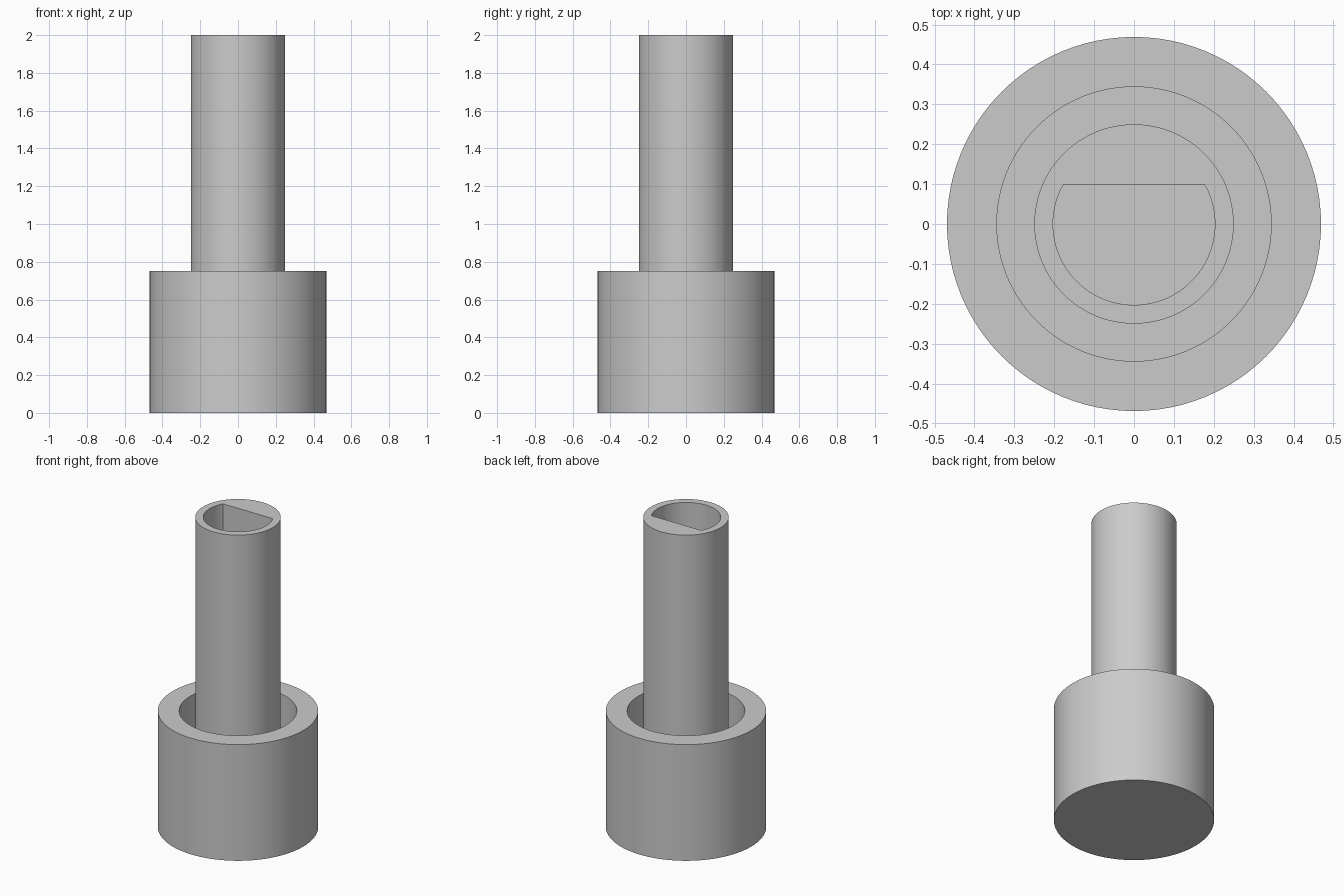
import bpy, bmesh
from math import sin, cos, radians, tau

old = bpy.data.objects.get("Cube")
if old:
    bpy.data.objects.remove(old)

SIDES = 96
BASE_R, CUP_R, SHAFT_R, BORE_R = 0.469, 0.344, 0.25, 0.203
BASE_H, FLOOR_H, TOTAL_H = 0.75, 0.125, 2.0
FLAT_Y = 0.0995

grey = bpy.data.materials.new("plain_grey")
grey.use_nodes = True
colour = (0.6, 0.6, 0.6, 1)
grey.diffuse_color = colour
grey.node_tree.nodes["Principled BSDF"].inputs["Base Color"].default_value = colour


def ring(radius, z, flat=None):
    """Circle of points, optionally cut off by a flat on the back side."""
    points = []
    for i in range(SIDES):
        a = tau * i / SIDES
        y = radius * sin(a)
        points.append((radius * cos(a), y if flat is None else min(y, flat), z))
    return points


def loft(name, rings, capped):
    """Join successive rings with quads, closing both ends if capped."""
    bm = bmesh.new()
    loops = [[bm.verts.new(p) for p in r] for r in rings]
    for lower, upper in zip(loops, loops[1:]):
        for i in range(SIDES):
            j = (i + 1) % SIDES
            bm.faces.new((lower[i], lower[j], upper[j], upper[i]))
    if capped:
        bm.faces.new(loops[0][::-1])
        bm.faces.new(loops[-1])
    mesh = bpy.data.meshes.new(name)
    bm.to_mesh(mesh)
    bm.free()
    mesh.materials.append(grey)
    obj = bpy.data.objects.new(name, mesh)
    bpy.context.collection.objects.link(obj)
    bpy.ops.object.select_all(action="DESELECT")
    obj.select_set(True)
    bpy.context.view_layer.objects.active = obj
    bpy.ops.object.shade_smooth_by_angle(angle=radians(25))
    return obj


# Base cup: solid floor with a thick round wall
loft("base_cup", [
    ring(BASE_R, 0), ring(BASE_R, BASE_H),
    ring(CUP_R, BASE_H), ring(CUP_R, FLOOR_H),
], capped=True)

# Hollow shaft standing on the cup floor, with a D-shaped bore
loft("hollow_shaft", [
    ring(SHAFT_R, FLOOR_H), ring(SHAFT_R, TOTAL_H),
    ring(BORE_R, TOTAL_H, FLAT_Y), ring(BORE_R, FLOOR_H, FLAT_Y),
], capped=False)
